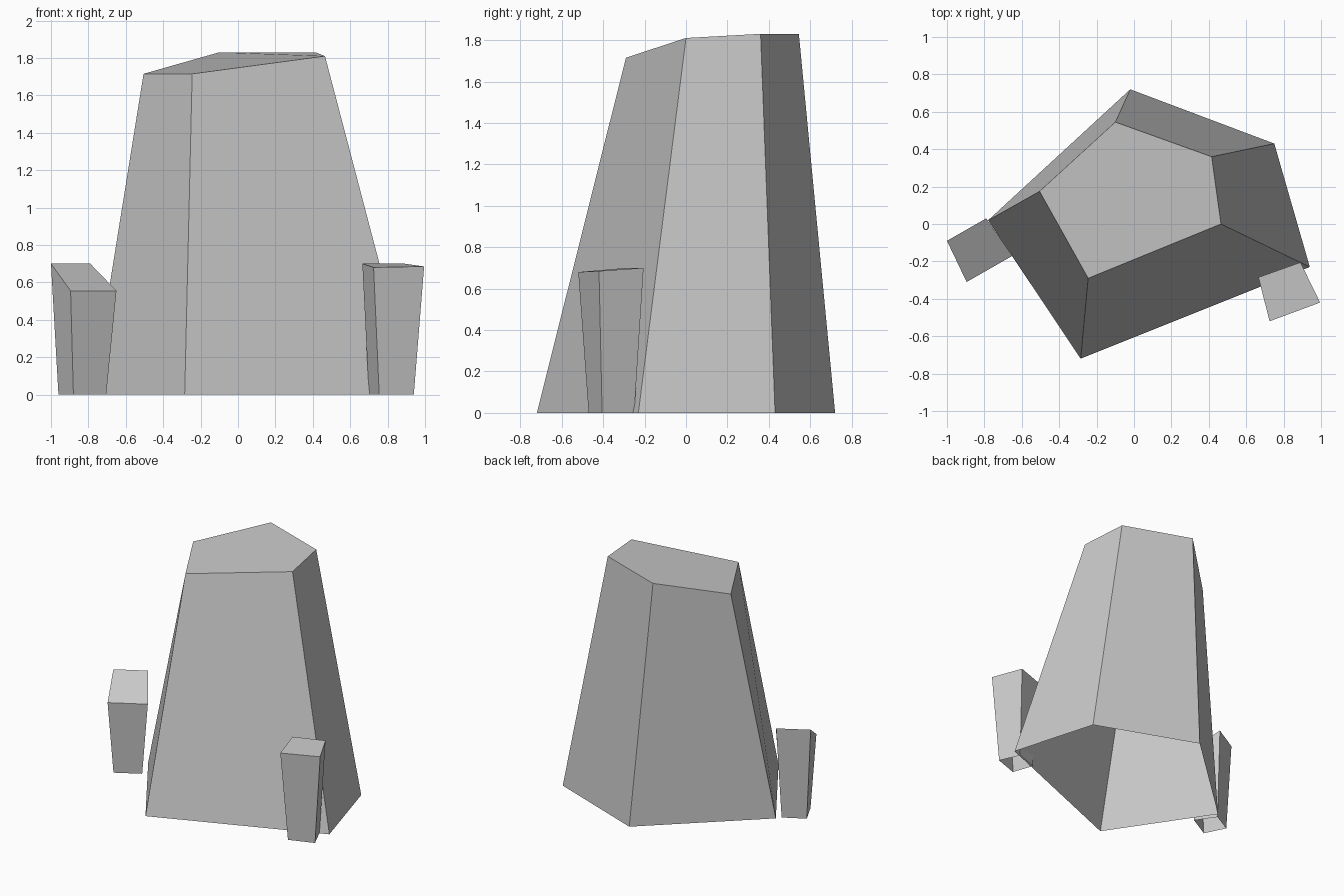
import bpy

if "Cube" in bpy.data.objects:
    bpy.data.objects.remove(bpy.data.objects["Cube"])

stone = bpy.data.materials.new("stone grey")
stone.diffuse_color = (0.58, 0.58, 0.58, 1.0)
stone.use_nodes = True
stone.node_tree.nodes["Principled BSDF"].inputs["Base Color"].default_value = stone.diffuse_color


def tapered_rock(name, base, top):
    """Rock with an open bottom: base ring on the ground, slanted top ring, flat cap.
    Rings run counter-clockwise seen from above."""
    n = len(base)
    verts = [(x, y, 0.0) for x, y in base] + list(top)
    walls = [(i, (i + 1) % n, n + (i + 1) % n, n + i) for i in range(n)]
    cap = tuple(range(n, 2 * n))
    mesh = bpy.data.meshes.new(name)
    mesh.from_pydata(verts, [], walls + [cap])
    mesh.materials.append(stone)
    mesh.update()
    obj = bpy.data.objects.new(name, mesh)
    bpy.context.collection.objects.link(obj)
    return obj


# Large five-sided rock
tapered_rock(
    "main_rock",
    [(-0.285, -0.72), (0.94, -0.23), (0.75, 0.43), (-0.02, 0.72), (-0.78, 0.02)],
    [(-0.245, -0.29, 1.715), (0.465, 0.0, 1.81), (0.415, 0.36, 1.83),
     (-0.10, 0.545, 1.83), (-0.505, 0.175, 1.715)],
)

# Small four-sided rock on the left, top sloping forward
tapered_rock(
    "left_rock",
    [(-0.88, -0.26), (-0.705, -0.16), (-0.805, -0.015), (-0.96, -0.10)],
    [(-0.895, -0.31, 0.555), (-0.65, -0.17, 0.555),
     (-0.79, 0.03, 0.70), (-1.0, -0.09, 0.70)],
)

# Small four-sided rock on the right, nearly level top
tapered_rock(
    "right_rock",
    [(0.755, -0.47), (0.94, -0.405), (0.87, -0.25), (0.70, -0.31)],
    [(0.725, -0.52, 0.68), (0.995, -0.42, 0.685),
     (0.89, -0.205, 0.70), (0.665, -0.285, 0.70)],
)
